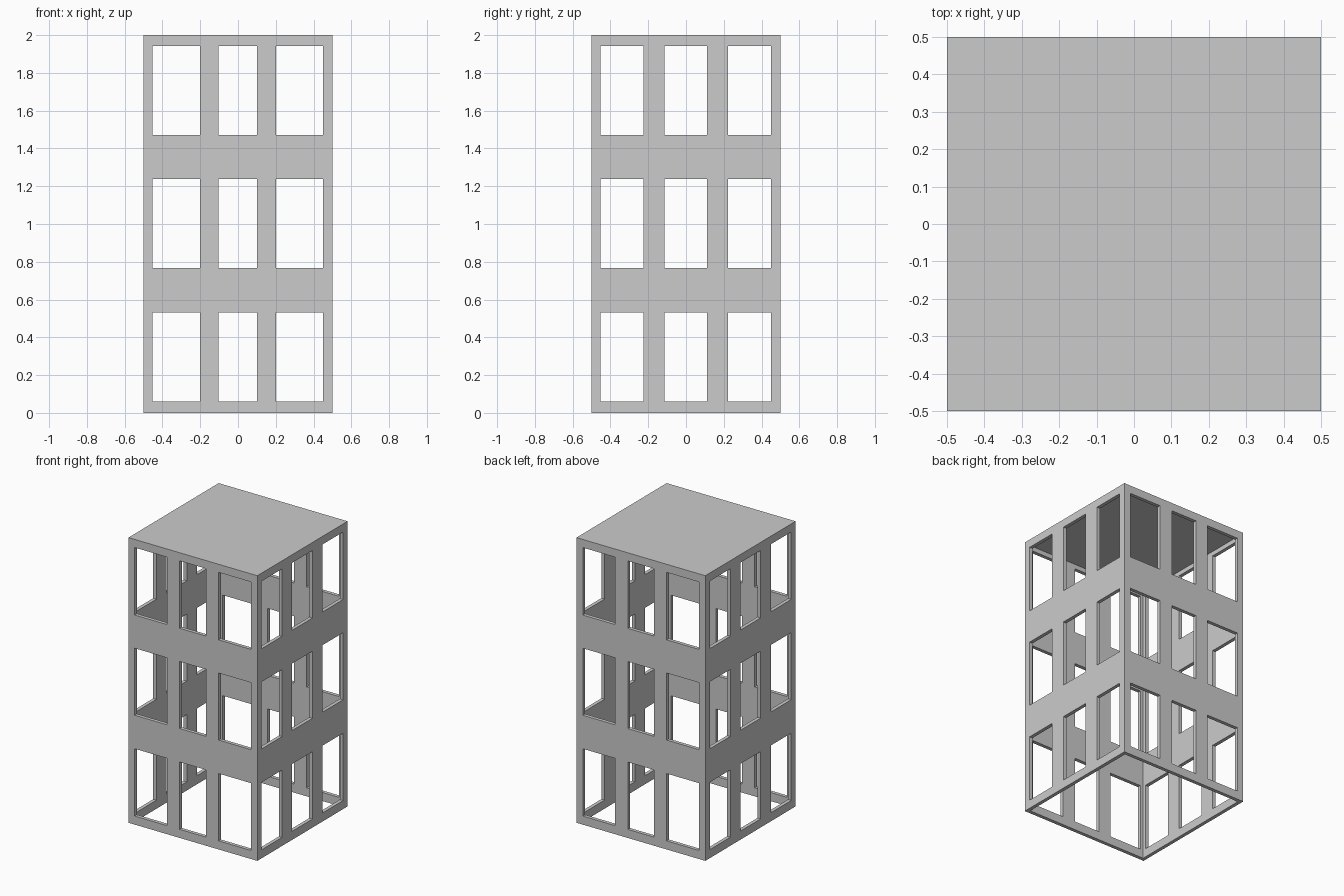
import bpy, bmesh
from mathutils import Matrix

if "Cube" in bpy.data.objects:
    bpy.data.objects.remove(bpy.data.objects["Cube"])

T = 0.025                                     # wall and roof thickness
STOREYS = [(0.06, 0.532), (0.767, 1.237), (1.47, 1.943)]
FRONT_WINDOWS = [(-0.452, -0.2), (-0.103, 0.1), (0.2, 0.45)]
SIDE_WINDOWS = [(-0.452, -0.226), (-0.113, 0.111), (0.223, 0.45)]


def boxes(name, spans):
    """One object made of boxes, each given as (x, y, z) min/max pairs."""
    bm = bmesh.new()
    for span in spans:
        centre = [(a + b) / 2 for a, b in span]
        size = [b - a for a, b in span]
        m = Matrix.Translation(centre) @ Matrix.Diagonal((*size, 1))
        bmesh.ops.create_cube(bm, size=1, matrix=m)
    mesh = bpy.data.meshes.new(name)
    bm.to_mesh(mesh)
    bm.free()
    obj = bpy.data.objects.new(name, mesh)
    bpy.context.collection.objects.link(obj)
    return obj


# Tower block
tower = boxes("tower_shell", [((-0.5, 0.5), (-0.5, 0.5), (0, 2))])

# Hollow interior, open at the bottom, and window openings running right through
inner = (-0.5 + T, 0.5 - T)
through = (-1, 1)
cutters = [
    boxes("interior_cutter", [(inner, inner, (-0.5, 2 - T))]),
    boxes("front_back_window_cutter",
          [(w, through, z) for w in FRONT_WINDOWS for z in STOREYS]),
    boxes("side_window_cutter",
          [(through, w, z) for w in SIDE_WINDOWS for z in STOREYS]),
]
for cutter in cutters:
    mod = tower.modifiers.new(cutter.name, 'BOOLEAN')
    mod.operation = 'DIFFERENCE'
    mod.solver = 'EXACT'
    mod.object = cutter
    cutter.hide_render = True
    cutter.display_type = 'WIRE'
